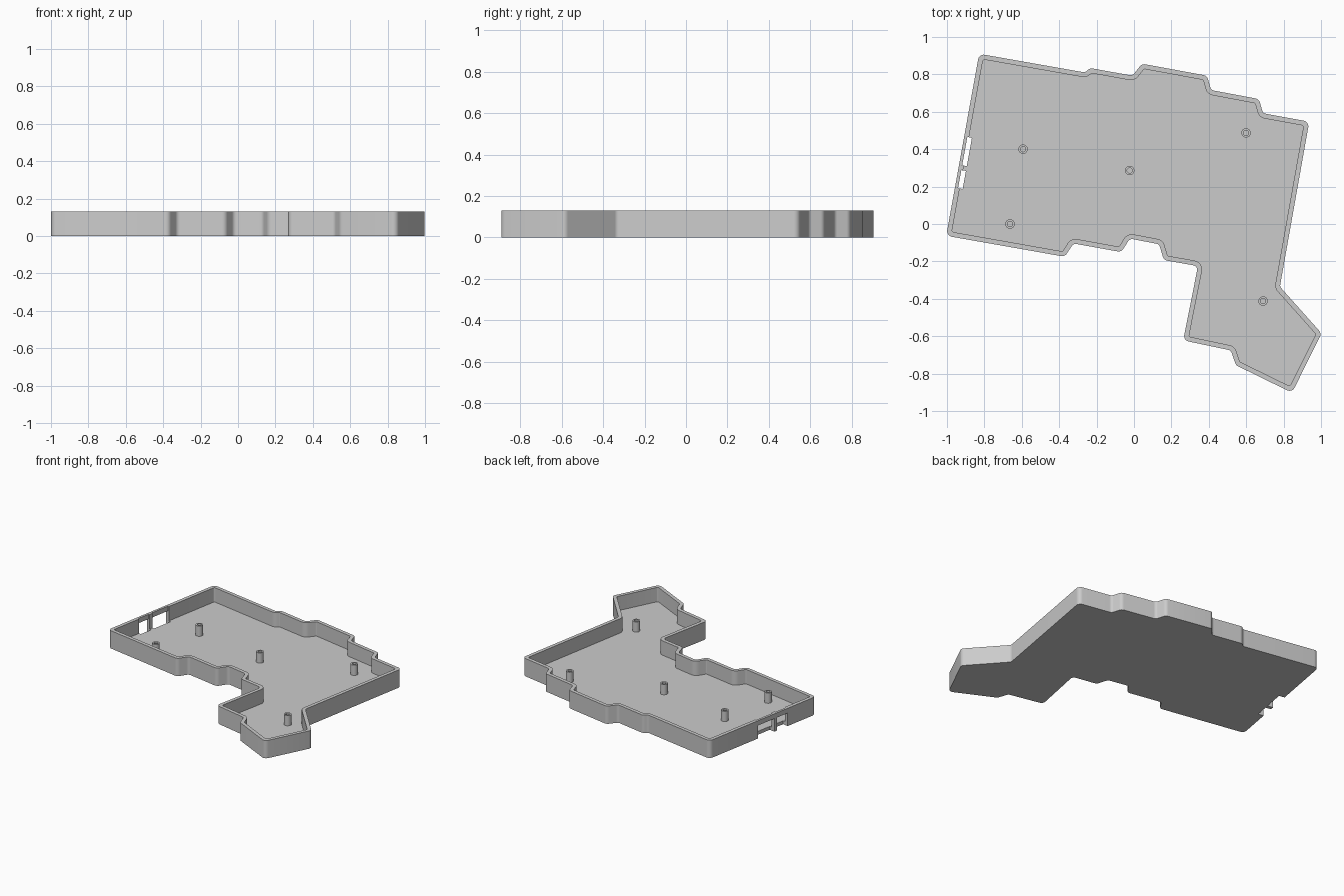
import bpy, bmesh, math
from mathutils import Vector, Matrix

cube = bpy.data.objects.get("Cube")
if cube:
    bpy.data.objects.remove(cube, do_unlink=True)

HEIGHT, FLOOR, WALL = 0.13, 0.025, 0.026
POST_TOP = 0.10

grey = bpy.data.materials.new("plain_grey")
grey.use_nodes = True
grey.diffuse_color = (0.6, 0.6, 0.6, 1)
grey.node_tree.nodes["Principled BSDF"].inputs["Base Color"].default_value = (0.6, 0.6, 0.6, 1)

# Corners of the outer wall, clockwise from the back left
CORNERS = [Vector(p) for p in (
    (-.828, .91), (-.262, .81), (-.235, .834), (-.008, .793), (.043, .857),
    (.39, .793), (.412, .716), (.668, .668), (.69, .592), (.937, .547),
    (.78, -.335), (1.003, -.585), (.845, -.902), (.545, -.755), (.518, -.676),
    (.263, -.622), (.342, -.225), (.16, -.193), (.134, -.108), (-.022, -.078),
    (-.068, -.15), (-.324, -.104), (-.37, -.175), (-1.004, -.063))]


def around(pts):
    """Yield each corner with its incoming and outgoing directions."""
    for i, p in enumerate(pts):
        a, b = pts[i - 1], pts[(i + 1) % len(pts)]
        yield p, (p - a).normalized(), (b - p).normalized()


def offset(pts, dist):
    out = []
    for p, d, e in around(pts):
        n, m = Vector((d.y, -d.x)), Vector((e.y, -e.x))
        out.append(p + (n + m) * dist / (1 + n.dot(m)))
    return out


def rounded(pts, convex, concave, steps=6):
    out = []
    for p, d, e in around(pts):
        turn = math.atan2(d.x * e.y - d.y * e.x, d.dot(e))
        r = convex if turn < 0 else concave
        centre = p + (e - d).normalized() * r / math.cos(turn / 2)
        start = p - d * r * math.tan(abs(turn) / 2) - centre
        for k in range(steps + 1):
            c, s = math.cos(turn * k / steps), math.sin(turn * k / steps)
            out.append(centre + Vector((start.x * c - start.y * s, start.x * s + start.y * c)))
    return out


def loft(name, rings):
    """Skin closed rings in order and cap both ends."""
    bm = bmesh.new()
    loops = [[bm.verts.new(v) for v in ring] for ring in rings]
    count = len(loops[0])
    for lo, hi in zip(loops, loops[1:]):
        for i in range(count):
            j = (i + 1) % count
            bm.faces.new((lo[i], lo[j], hi[j], hi[i]))
    bm.faces.new(loops[0])
    bm.faces.new(loops[-1])
    bmesh.ops.recalc_face_normals(bm, faces=bm.faces)
    mesh = bpy.data.meshes.new(name)
    bm.to_mesh(mesh)
    bm.free()
    mesh.materials.append(grey)
    obj = bpy.data.objects.new(name, mesh)
    bpy.context.collection.objects.link(obj)
    return obj


def select(obj):
    bpy.ops.object.select_all(action='DESELECT')
    obj.select_set(True)
    bpy.context.view_layer.objects.active = obj


def smooth(obj):
    select(obj)
    bpy.ops.object.shade_smooth_by_angle(angle=math.radians(30))


def at(pts, z):
    return [(p.x, p.y, z) for p in pts]


# Tray: outer wall, rim, inner wall and floor
outer = rounded(CORNERS, .03, .025)
inner = rounded(offset(CORNERS, WALL), .01, .048)
tray = loft("tray", [at(outer, 0), at(outer, HEIGHT), at(inner, HEIGHT), at(inner, FLOOR)])

# Socket openings in the left wall: window under the rim, open pocket behind it
along = (CORNERS[0] - CORNERS[-1]).normalized()
inward = Vector((along.y, -along.x))
SECTION = ((-.05, -.05), (.042, -.05), (.042, .2), (.017, .2), (.017, .095), (-.05, .095))

for ends in ((.262, .36), (.386, .54)):
    tool = loft("socket_cutter", [
        [(CORNERS[-1] + along * s + inward * d).to_3d() + Vector((0, 0, z)) for d, z in SECTION]
        for s in ends])
    tool.hide_render = True
    mod = tray.modifiers.new("opening", 'BOOLEAN')
    mod.operation, mod.solver, mod.object = 'DIFFERENCE', 'EXACT', tool
    select(tray)
    bpy.ops.object.modifier_apply(modifier=mod.name)
    bpy.data.objects.remove(tool, do_unlink=True)
smooth(tray)

# Hollow screw posts
for x, y in ((-.593, .4), (-.663, 0), (-.023, .286), (.599, .487), (.69, -.412)):
    rings = [[(x + r * math.cos(k * math.tau / 24), y + r * math.sin(k * math.tau / 24), z)
              for k in range(24)]
             for r, z in ((.025, .015), (.025, POST_TOP), (.014, POST_TOP), (.014, FLOOR + .002))]
    smooth(loft("screw_post", rings))
